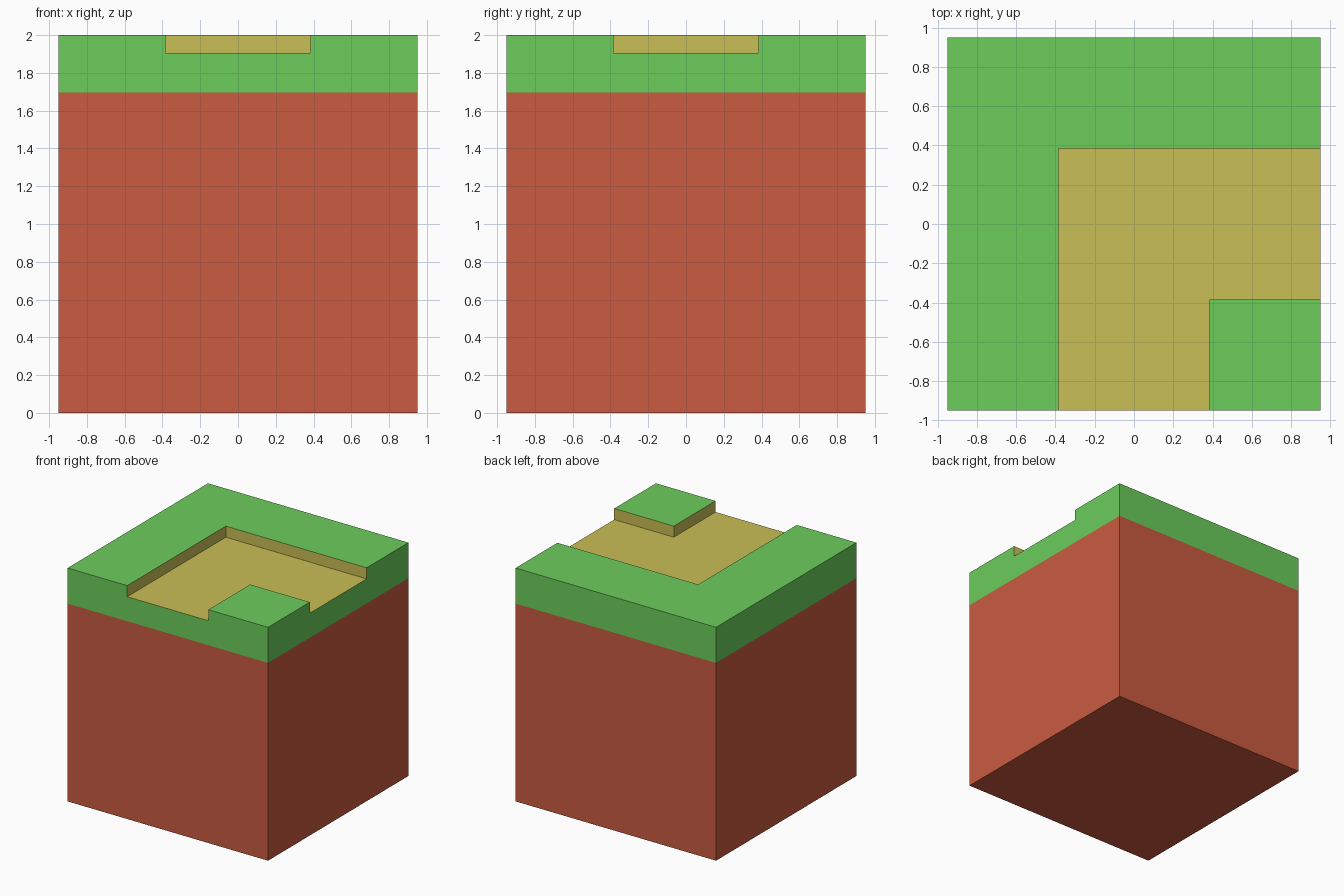
import bpy
import bmesh

cube = bpy.data.objects.get("Cube")
if cube:
    bpy.data.objects.remove(cube, do_unlink=True)

HALF, PATH = 0.95, 0.385
SOIL_TOP, FLOOR, TOP = 1.695, 1.905, 2.0
CUTS = [-HALF, -PATH, PATH, HALF]


def material(name, rgb):
    mat = bpy.data.materials.new(name)
    mat.use_nodes = True
    color = (*rgb, 1.0)
    mat.diffuse_color = color
    mat.node_tree.nodes["Principled BSDF"].inputs["Base Color"].default_value = color
    return mat


GRASS = material("grass green", (0.15, 0.61, 0.105))
SAND = material("path sand", (0.59, 0.52, 0.092))
CLAY = material("soil red", (0.59, 0.105, 0.052))


def finish(name, bm, mats):
    mesh = bpy.data.meshes.new(name)
    bm.to_mesh(mesh)
    bm.free()
    for mat in mats:
        mesh.materials.append(mat)
    obj = bpy.data.objects.new(name, mesh)
    bpy.context.collection.objects.link(obj)
    return obj


# Soil block, open on top where the turf covers it
bm = bmesh.new()
bmesh.ops.create_cube(bm, size=1)
for v in bm.verts:
    v.co = (v.co.x * 2 * HALF, v.co.y * 2 * HALF, (v.co.z + 0.5) * SOIL_TOP)
top = [f for f in bm.faces if f.normal.z > 0.9]
bmesh.ops.delete(bm, geom=top, context="FACES_ONLY")
finish("soil_block", bm, [CLAY])


# Turf with a sunken corner path joining the front and left edges
def is_path(i, j):
    return (i == 1 and j <= 1) or (j == 1 and i >= 1)


bm = bmesh.new()


def face(points, slot):
    bm.faces.new([bm.verts.new(p) for p in points]).material_index = slot


def wall(a, b, low, high, slot):
    face([(*a, low), (*b, low), (*b, high), (*a, high)], slot)


for i in range(3):
    for j in range(3):
        x0, x1, y0, y1 = CUTS[i], CUTS[i + 1], CUTS[j], CUTS[j + 1]
        ring = [(x0, y0), (x1, y0), (x1, y1), (x0, y1)]
        sunken = is_path(i, j)
        face([(*p, FLOOR if sunken else TOP) for p in ring], int(sunken))
        for k, (di, dj) in enumerate([(0, -1), (1, 0), (0, 1), (-1, 0)]):
            a, b = ring[k], ring[(k + 1) % 4]
            ni, nj = i + di, j + dj
            outside = not (0 <= ni < 3 and 0 <= nj < 3)
            if outside:
                wall(a, b, SOIL_TOP, FLOOR, 0)
            if not sunken and (outside or is_path(ni, nj)):
                wall(a, b, FLOOR, TOP, 0 if outside else 1)

# Weld the pieces and merge flat neighbours into single faces
bmesh.ops.remove_doubles(bm, verts=bm.verts[:], dist=0.0001)
bmesh.ops.dissolve_limit(bm, angle_limit=0.01, verts=bm.verts[:],
                         edges=bm.edges[:], delimit={"MATERIAL"})
finish("turf_with_path", bm, [GRASS, SAND])
